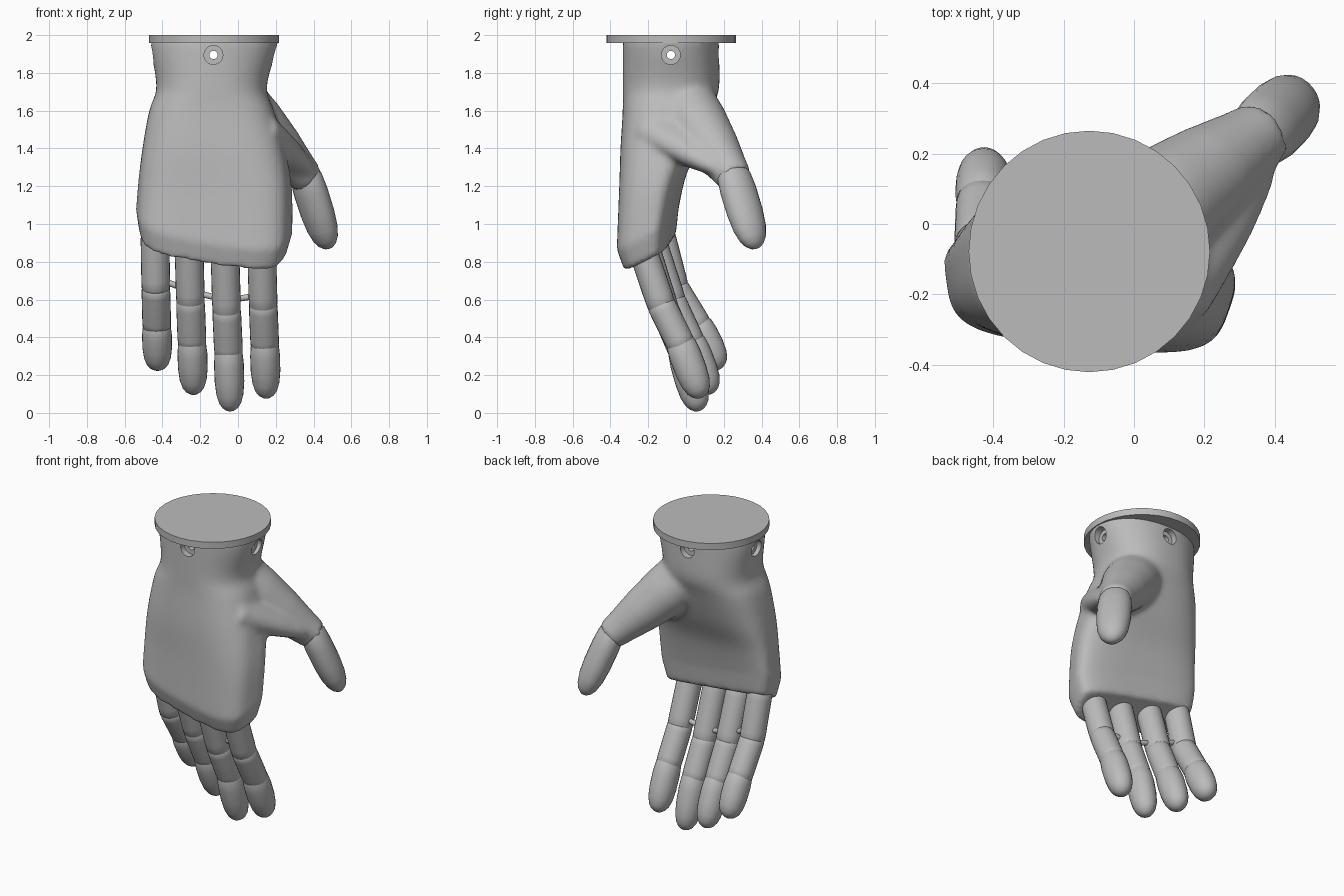
import bpy, bmesh, math
from mathutils import Vector

if "Cube" in bpy.data.objects:
    bpy.data.objects.remove(bpy.data.objects["Cube"], do_unlink=True)

grey = bpy.data.materials.new("plain_grey")
grey.use_nodes = True
grey.diffuse_color = (0.5, 0.5, 0.5, 1)
grey.node_tree.nodes["Principled BSDF"].inputs["Base Color"].default_value = (0.5, 0.5, 0.5, 1)


def loft(bm, rings):
    """Skin a list of point rings and cap both ends."""
    loops = [[bm.verts.new(p) for p in ring] for ring in rings]
    n = len(loops[0])
    for a, b in zip(loops, loops[1:]):
        for i in range(n):
            j = (i + 1) % n
            bm.faces.new((a[i], a[j], b[j], b[i]))
    bm.faces.new(loops[0][::-1])
    bm.faces.new(loops[-1])


def tube(bm, p, q, wide, deep, profile, side=(1, 0, 0), n=24):
    """Oval tube from p to q; the profile lists (position, scale)."""
    p, q = Vector(p), Vector(q)
    axis = q - p
    d = axis.normalized()
    u = Vector(side)
    u = (u - d * u.dot(d)).normalized()
    v = d.cross(u)
    turns = [2 * math.pi * i / n for i in range(n)]
    loft(bm, [[p + axis * t + s * (u * wide * math.cos(a) + v * deep * math.sin(a))
               for a in turns] for t, s in profile])


def section(z, cx, cy, a, b, power, rot, tilt, n=64):
    """Rounded-box ring of the palm, narrower in front, tilted at the knuckles."""
    ring = []
    for i in range(n):
        ang = 2 * math.pi * i / n
        c, s = math.cos(ang), math.sin(ang)
        y = math.copysign(abs(s) ** (2 / power), s)
        x = a * math.copysign(abs(c) ** (2 / power), c) * (1 - 0.9 * rot * y)
        y *= b
        x, y = (x * math.cos(rot) - y * math.sin(rot),
                x * math.sin(rot) + y * math.cos(rot))
        ring.append((cx + x, cy + y,
                     z + tilt * (0.5 * y - 0.11 * x + 0.12 * x * x)))
    return ring


def smooth_rows(rows, steps=5):
    """Catmull-Rom curve through rows of section values."""
    ends = [rows[0]] + rows + [rows[-1]]
    out = []
    for k in range(len(rows) - 1):
        for i in range(steps):
            t = i / steps
            out.append([b + t * (c - a) / 2 + t * t * (a - 2.5 * b + 2 * c - d / 2)
                        + t ** 3 * (d - a + 3 * (b - c)) / 2
                        for a, b, c, d in zip(*ends[k:k + 4])])
    return out + [rows[-1]]


def finish(name, bm, angle=40):
    bmesh.ops.recalc_face_normals(bm, faces=bm.faces)
    mesh = bpy.data.meshes.new(name)
    bm.to_mesh(mesh)
    bm.free()
    mesh.materials.append(grey)
    obj = bpy.data.objects.new(name, mesh)
    bpy.context.collection.objects.link(obj)
    smooth(obj, angle)
    return obj


def smooth(obj, angle):
    bpy.ops.object.select_all(action='DESELECT')
    obj.select_set(True)
    bpy.context.view_layer.objects.active = obj
    bpy.ops.object.shade_smooth_by_angle(angle=math.radians(angle))


# Palm and cuff, blended with the base of the thumb and its web
bm = bmesh.new()
body = smooth_rows([
    (1.98, -0.125, -0.08, 0.34, 0.255, 2.1, 0, 0),
    (1.90, -0.13, -0.08, 0.327, 0.255, 2.2, 0, 0),
    (1.72, -0.14, -0.08, 0.292, 0.255, 2.4, 0, 0),
    (1.60, -0.14, -0.10, 0.33, 0.235, 2.7, -0.01, 0),
    (1.40, -0.13, -0.14, 0.375, 0.205, 3, -0.04, 0.1),
    (1.20, -0.125, -0.18, 0.40, 0.165, 3.5, -0.08, 0.4),
    (0.965, -0.132, -0.205, 0.405, 0.145, 4, -0.1, 1)])
lip = (0.838, -0.14, -0.192, 0.375, 0.118, 4, -0.1, 1)
loft(bm, [section(*row) for row in body + [lip]])
across = (0.6, -0.8, 0)
tube(bm, (-0.02, -0.02, 1.65), (0.365, 0.26, 1.24), 0.1, 0.095,
     ((0, 1.75), (0.3, 1.65), (0.6, 1.4), (0.85, 1.1), (1, 0.95)), across)
# Web spanning from the palm's edge to the thumb
tube(bm, (0.05, -0.12, 1.5), (0.355, 0.2, 1.29), 0.2, 0.12,
     ((0, 1.05), (0.3, 0.9), (0.6, 0.72), (0.85, 0.52), (1, 0.35)), across)
palm = finish("palm", bm)
remesh = palm.modifiers.new("blend", 'REMESH')
remesh.mode = 'VOXEL'
remesh.voxel_size = 0.015
soften = palm.modifiers.new("soften", 'SMOOTH')
soften.factor = 0.5
soften.iterations = 12

# Countersunk bolt holes through the cuff
cutters = []
hub = Vector((-0.13, -0.08, 1.895))
for d, reach in ((Vector((0, 1, 0)), 0.255), (Vector((1, 0, 0)), 0.33)):
    side = (0, 0, 1)
    drills = [(-d * 0.6, d * 0.6, 0.022)]
    drills += [(s * d * (reach - 0.04), s * d * 0.5, 0.05) for s in (-1, 1)]
    for start, end, r in drills:
        bm = bmesh.new()
        tube(bm, hub + start, hub + end, r, r, ((0, 1), (1, 1)), side)
        cutter = finish("bolt_hole_cutter", bm)
        cutter.hide_render = True
        cutters.append(cutter)
        cut = palm.modifiers.new("hole", 'BOOLEAN')
        cut.operation = 'DIFFERENCE'
        cut.solver = 'EXACT'
        cut.object = cutter
graph = bpy.context.evaluated_depsgraph_get()
baked = bpy.data.meshes.new_from_object(palm.evaluated_get(graph))
palm.modifiers.clear()
palm.data = baked
baked.materials.clear()
baked.materials.append(grey)
for cutter in cutters:
    bpy.data.objects.remove(cutter, do_unlink=True)
smooth(palm, 45)

# Wrist plate
bm = bmesh.new()
tube(bm, (-0.127, -0.078, 1.957), (-0.127, -0.078, 2.0), 0.343, 0.343, ((0, 1), (1, 1)), n=32)
finish("wrist_plate", bm, 20)

# Thumb tip
TIP = ((-0.1, 0.8), (0, 0.97), (0.2, 1.04), (0.5, 1.03), (0.72, 0.94),
       (0.86, 0.77), (0.94, 0.55), (0.985, 0.3), (1, 0.08))
bm = bmesh.new()
tube(bm, (0.36, 0.255, 1.25), (0.48, 0.37, 0.87), 0.1, 0.08, TIP, across)
finish("thumb_tip", bm, 60)

# Fingers: x at root and tip, then (y, z) of root, two joints and tip
BONE = ((-0.1, 0.75), (0, 0.98), (0.15, 1), (0.85, 1), (1, 0.98), (1.1, 0.75))
FINGERS = {
    "index": (0.125, 0.15, ((-0.235, 0.88), (-0.13, 0.57), (-0.025, 0.36), (0.082, 0.08))),
    "middle": (-0.07, -0.04, ((-0.215, 0.88), (-0.11, 0.54), (-0.015, 0.32), (0.07, 0.01))),
    "ring": (-0.26, -0.235, ((-0.175, 0.9), (-0.075, 0.59), (0.027, 0.37), (0.135, 0.1))),
    "little": (-0.44, -0.425, ((-0.135, 0.95), (-0.06, 0.66), (0.062, 0.46), (0.178, 0.23))),
}
knuckles = []
for name, (x0, x1, path) in FINGERS.items():
    pts = [Vector((x0 + (x1 - x0) * i / 3, y, z)) for i, (y, z) in enumerate(path)]
    knuckles.append(pts[1])
    for part, p, q, prof, deep in zip(("lower", "middle", "tip"), pts, pts[1:],
                                      (BONE, BONE, TIP), (0.076, 0.076, 0.082)):
        bm = bmesh.new()
        tube(bm, p, q, 0.076, deep, prof)
        finish(f"{name}_finger_{part}", bm, 60)

# Slim links between neighbouring knuckles
lift = Vector((0, -0.01, 0.055))
for p, q in zip(knuckles, knuckles[1:]):
    bm = bmesh.new()
    tube(bm, p + lift, q + lift, 0.016, 0.016, ((0, 1), (1, 1)), (0, 0, 1), 12)
    finish("knuckle_link", bm)
